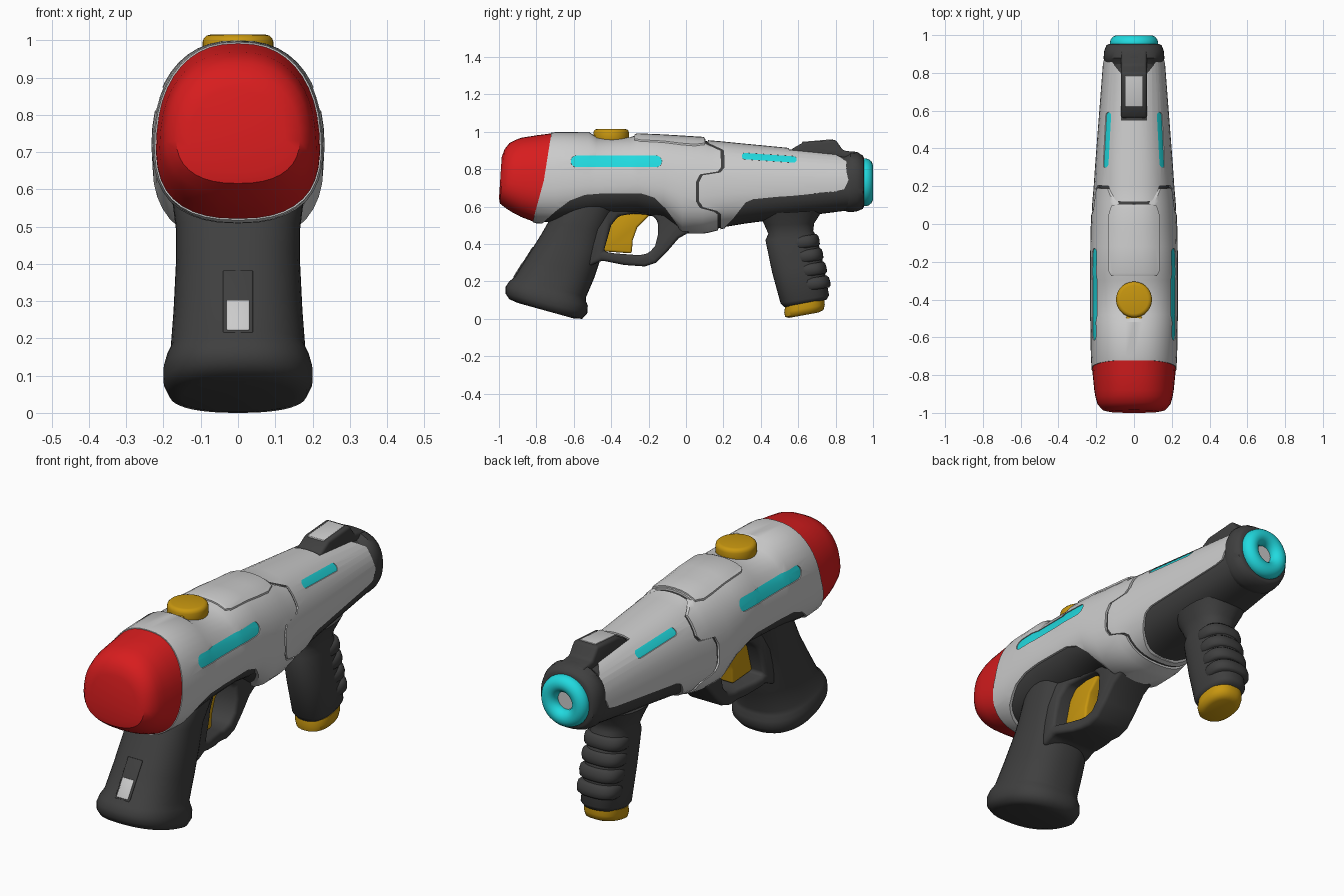
import bpy, bmesh, math
from mathutils import Vector

cube = bpy.data.objects.get("Cube")
if cube:
    bpy.data.objects.remove(cube, do_unlink=True)


def material(name, rgb):
    m = bpy.data.materials.new(name)
    m.use_nodes = True
    m.diffuse_color = (*rgb, 1)
    m.node_tree.nodes["Principled BSDF"].inputs["Base Color"].default_value = (*rgb, 1)
    return m


WHITE = material("light grey plastic", (0.6, 0.6, 0.6))
DARK = material("charcoal rubber", (0.05, 0.05, 0.05))
RED = material("red plastic", (0.68, 0.012, 0.013))
CYAN = material("cyan glow", (0.015, 0.7, 0.74))
YELLOW = material("amber plastic", (0.58, 0.31, 0.005))


def activate(ob):
    bpy.ops.object.select_all(action='DESELECT')
    ob.select_set(True)
    bpy.context.view_layer.objects.active = ob


def finish(ob, mat, bevel=0, angle=40):
    ob.data.materials.clear()
    ob.data.materials.append(mat)
    activate(ob)
    if bevel:
        b = ob.modifiers.new("round", 'BEVEL')
        b.width, b.segments, b.limit_method = bevel, 3, 'ANGLE'
        bpy.ops.object.modifier_apply(modifier=b.name)
    bpy.ops.object.shade_smooth_by_angle(angle=math.radians(angle))
    return ob


def from_bmesh(name, bm):
    bmesh.ops.recalc_face_normals(bm, faces=bm.faces)
    me = bpy.data.meshes.new(name)
    bm.to_mesh(me)
    bm.free()
    ob = bpy.data.objects.new(name, me)
    bpy.context.collection.objects.link(ob)
    return ob


def power(v, p):
    return math.copysign(abs(v) ** p, v)


def loft(name, rings, inset=0, skew=0, n=2.4, count=40):
    """Skin squarish ovals; each ring is (end point, end point, half width) in the yz plane.
    Skew makes the first end wider than the second."""
    bm, loops = bmesh.new(), []
    for a, b, hw in rings:
        a, b = Vector(a), Vector(b)
        mid, half = (a + b) / 2, (b - a) / 2
        half *= 1 - inset / half.length
        loop = []
        for i in range(count):
            t = math.tau * i / count
            s = power(math.cos(t), 2 / n)
            p = mid + half * s
            x = (hw * (1 - skew * s) - inset) * power(math.sin(t), 2 / n)
            loop.append(bm.verts.new((x, p.x, p.y)))
        loops.append(loop)
    for l, m in zip(loops, loops[1:]):
        for i in range(count):
            j = (i + 1) % count
            bm.faces.new((l[i], l[j], m[j], m[i]))
    bm.faces.new(loops[0])
    bm.faces.new(loops[-1])
    return from_bmesh(name, bm)


def prism(name, points, lo, hi, axis='X'):
    """Extrude a side outline (y, z) along x, or a plan outline (x, y) along z."""
    bm = bmesh.new()
    place = (lambda p, d: (d, *p)) if axis == 'X' else (lambda p, d: (*p, d))
    ends = [[bm.verts.new(place(p, d)) for p in points] for d in (lo, hi)]
    for e in ends:
        bm.faces.new(e)
    for i in range(len(points)):
        j = (i + 1) % len(points)
        bm.faces.new((ends[0][i], ends[0][j], ends[1][j], ends[1][i]))
    return from_bmesh(name, bm)


def boolean(ob, cutter, op):
    m = ob.modifiers.new("cut", 'BOOLEAN')
    m.object, m.operation, m.solver = cutter, op, 'EXACT'
    activate(ob)
    bpy.ops.object.modifier_apply(modifier=m.name)
    bpy.data.objects.remove(cutter, do_unlink=True)


def capsule(a, b, r):
    a, b = Vector(a), Vector(b)
    u = math.atan2(b.y - a.y, b.x - a.x)
    pts = []
    for c, start in ((b, u - math.pi / 2), (a, u + math.pi / 2)):
        for i in range(9):
            t = start + math.pi * i / 8
            pts.append((c.x + r * math.cos(t), c.y + r * math.sin(t)))
    return pts


# Main hull stations: y, bottom, top, half width
HULL = [((y, zb), (y, zt), hw) for y, zb, zt, hw in (
    (-.88, .54, .972, .212), (-.8, .51, .985, .22), (-.7, .505, .998, .226),
    (-.52, .53, 1.0, .229), (-.48, .54, .972, .23), (-.3, .55, .97, .23),
    (-.26, .55, .985, .23), (-.12, .53, .979, .229), (-.02, .455, .973, .227),
    (.09, .455, .966, .222), (.12, .46, .957, .22), (.2, .48, .95, .213),
    (.32, .5, .938, .205), (.87, .57, .885, .163), (.9, .575, .882, .158))]
SKEW = .1

# Slanted, rounded end of the rear cap
CAP_END = [((-1.0, .64), (-.985, .87), .13), ((-.995, .612), (-.97, .91), .168),
           ((-.96, .585), (-.945, .943), .195), ((-.92, .56), (-.91, .961), .206)]


def panel(name, cutter, mat, inset=0, cuts=(), rings=HULL):
    """Keep the part of the hull inside the cutter, then take away the cuts."""
    ob = loft(name, rings, inset, SKEW)
    boolean(ob, cutter, 'INTERSECT')
    for c in cuts:
        boolean(ob, c, 'DIFFERENCE')
    return finish(ob, mat, angle=35)


def side(points):
    return prism("cutter", points, -1, 1)


# Dark inner body that shows in the seams and underside
finish(loft("inner_body", HULL, .01, SKEW), DARK)

# Rear cap
panel("rear_cap", side([(-1.2, .3), (-.84, .3), (-.82, .52), (-.76, .74), (-.722, .98),
                        (-.715, 1.2), (-1.2, 1.2)]), RED, .004, rings=CAP_END + HULL)

# Shell halves, split along a stepped seam, with grooves for light strips
REAR_STRIP = ((-.585, .842), (-.16, .842))
FRONT_STRIP = ((.315, .87), (.575, .852))
SEAM = [(.17, .3), (.17, .56), (.15, .575), (.075, .595), (.055, .63), (.055, .73),
        (.075, .77), (.17, .785), (.19, .81), (.187, .9), (.105, .938), (.1, 1.2)]
panel("rear_shell", side(
      SEAM + [(-.715, 1.2), (-.722, .98), (-.76, .74), (-.82, .52), (-.83, .47), (-.79, .49),
              (-.7, .57), (-.62, .63), (-.54, .66), (-.44, .668), (-.24, .668), (-.17, .645),
              (-.11, .588), (-.04, .49), (-.02, .4), (-.02, .3)]),
      WHITE, 0, [side(capsule(*REAR_STRIP, .031))])
panel("front_shell", side(
      [(y + .014, z) for y, z in SEAM] +
      [(.868, 1.2), (.868, .74), (.845, .69), (.8, .68), (.36, .637), (.32, .62),
       (.25, .53), (.21, .49), (.2, .3)]),
      WHITE, .002,
      [side(capsule(*FRONT_STRIP, .017)),
       prism("cutter", [(-.07, .55), (.07, .55), (.07, .8), (.15, .9), (-.15, .9), (-.07, .8)],
             .8, 1.2, 'Z')])
panel("rear_light_strips", side(capsule(*REAR_STRIP, .0305)), CYAN, .004)
panel("front_light_strips", side(capsule(*FRONT_STRIP, .0165)), CYAN, .005)

# Raised plate along the top of the rear shell
panel("rear_top_plate", prism("cutter", [(-.12, -.275), (.12, -.275), (.135, -.25), (.135, .05),
                                         (.12, .098), (-.12, .098), (-.135, .05),
                                         (-.135, -.25)], .9, 1.2, 'Z'), WHITE, -.007)

# Muzzle
finish(loft("muzzle_collar", [((y, zb), (y, zt), hw) for y, zb, zt, hw in (
    (.84, .58, .87, .15), (.866, .572, .882, .159), (.88, .57, .896, .161),
    (.915, .575, .892, .158), (.945, .588, .873, .147), (.952, .6, .86, .135))]), DARK)
bpy.ops.mesh.primitive_torus_add(major_radius=.086, minor_radius=.042, major_segments=40,
                                 minor_segments=14, location=(0, .958, .73),
                                 rotation=(math.pi / 2, 0, 0))
bpy.context.object.name = "muzzle_ring"
finish(bpy.context.object, CYAN, angle=60)
bpy.ops.mesh.primitive_cylinder_add(radius=.055, depth=.006, location=(0, .952, .73),
                                    rotation=(math.pi / 2, 0, 0))
bpy.context.object.name = "muzzle_core"
finish(bpy.context.object, WHITE)

# Sight on top of the barrel
finish(prism("sight", [(.56, .84), (.56, .905), (.63, .945), (.8, .957), (.84, .9),
                       (.92, .89), (.92, .84)], -.068, .068), DARK, .014)
finish(prism("sight_plate", [(.62, .92), (.62, .9465), (.785, .9605), (.785, .945)],
             -.045, .045), WHITE, .003)

# Button on the rear shell
bpy.ops.mesh.primitive_cylinder_add(vertices=40, radius=.095, depth=.07, location=(0, -.4, .98))
bpy.context.object.name = "top_button"
finish(bpy.context.object, YELLOW, .02)
finish(prism("button_tab", [(-.045, -.51), (.045, -.51), (.03, -.45), (-.03, -.45)],
             .95, .984, 'Z'), YELLOW, .004)

# Main grip with flared foot
finish(loft("main_grip", [
    ((-.9, .085), (-.6, .002), .15), ((-.945, .105), (-.555, .0), .185),
    ((-.965, .135), (-.528, .03), .2), ((-.965, .17), (-.525, .07), .2),
    ((-.945, .2), (-.535, .095), .192), ((-.915, .225), (-.535, .115), .181),
    ((-.85, .33), (-.49, .22), .173), ((-.775, .45), (-.45, .34), .167),
    ((-.735, .52), (-.42, .47), .167), ((-.68, .61), (-.36, .59), .18),
    ((-.6, .66), (-.34, .66), .18)]), DARK, angle=60)

# Slot set into the back of the grip
up, out = Vector((0, .53, .85)), Vector((0, -.85, .53))
for name, half, height, offset, mat, shift in (("grip_slot_rim", .04, .2, .004, DARK, 0),
                                               ("grip_slot_plate", .031, .095, .007, WHITE, -.045)):
    bpy.ops.mesh.primitive_cube_add(size=1)
    ob = bpy.context.object
    ob.name = name
    ob.scale = (half * 2, .03, height)
    ob.location = Vector((0, -.87, .298)) + up * shift + out * (offset - .015)
    ob.rotation_euler.x = -math.atan2(.53, .85)
    bpy.ops.object.transform_apply(location=True, rotation=True, scale=True)
    finish(ob, mat, .004)

# Trigger guard, tapering forward from the grip, and trigger
guard = prism("trigger_guard", [
    (-.52, .28), (-.45, .312), (-.33, .288), (-.22, .28), (-.16, .3), (-.1, .36), (-.04, .43),
    (.03, .47), (.03, .58), (-.1, .62), (-.5, .62)], -.2, .2)
boolean(guard, side([
    (-.44, .36), (-.38, .35), (-.25, .34), (-.2, .35), (-.165, .39), (-.15, .45), (-.15, .52),
    (-.18, .555), (-.28, .562), (-.36, .55), (-.4, .5)]), 'DIFFERENCE')
boolean(guard, prism("cutter", [(-.14, -.6), (.14, -.6), (.135, -.42), (.1, -.28), (.1, .1),
                                (-.1, .1), (-.1, -.28), (-.135, -.42)], 0, 1, 'Z'), 'INTERSECT')
finish(guard, DARK, .025, angle=60)
finish(prism("trigger", [(-.46, .37), (-.43, .36), (-.29, .35), (-.285, .42), (-.26, .49),
                         (-.19, .56), (-.3, .6), (-.42, .56)], -.06, .06), YELLOW, .012)

# Fore grip with finger ridges and foot
finish(loft("fore_grip", [
    ((.525, .062), (.75, .102), .085), ((.505, .085), (.765, .125), .1),
    ((.46, .25), (.735, .29), .1), ((.425, .42), (.7, .44), .1),
    ((.44, .455), (.68, .47), .096), ((.42, .5), (.685, .51), .11),
    ((.39, .56), (.73, .58), .14)]), DARK, angle=60)
for i in range(4):
    y, z = .63 + .019 * i, .41 - .074 * i
    finish(loft("finger_ridge", [
        ((y - r - d * .2, z + d - .012), (y + r - d * .2, z + d + .012), r * 1.28)
        for d, r in ((-.032, .072), (-.022, .081), (0, .084), (.022, .081), (.032, .072))]),
        DARK, angle=60)
finish(loft("fore_grip_foot", [
    ((.55, .005), (.71, .034), .06), ((.53, .01), (.735, .048), .085),
    ((.525, .035), (.742, .075), .092), ((.53, .065), (.74, .105), .09)]), YELLOW, angle=60)
